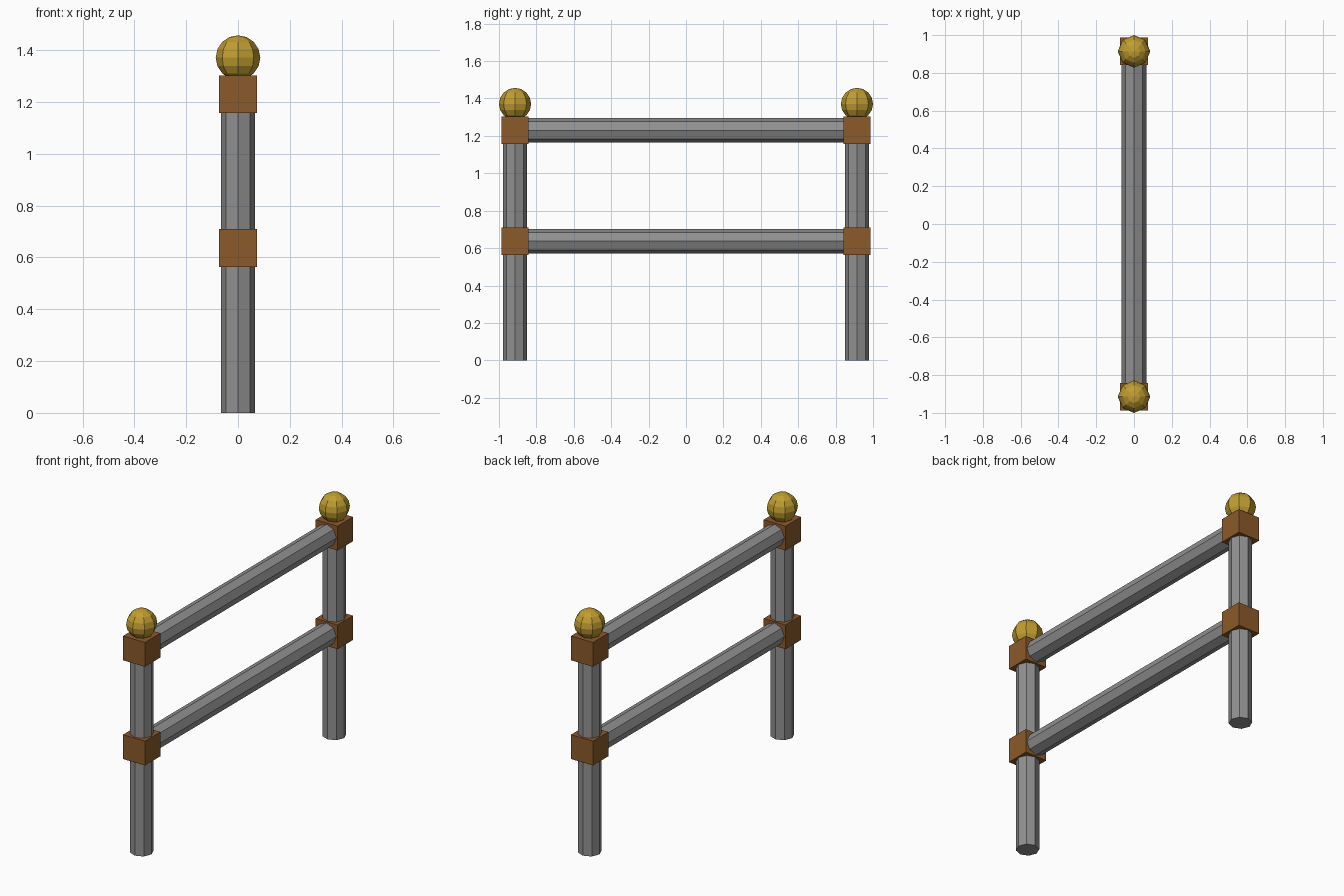
import bpy
from math import radians

if "Cube" in bpy.data.objects:
    bpy.data.objects.remove(bpy.data.objects["Cube"])

POST_Y = 0.914                  # post distance from the centre
TUBE_R = 0.065                  # octagonal tube radius
BLOCK = 0.146                   # joint cube size
RAIL_Z = {"lower": 0.637, "upper": 1.23}
BALL_R, BALL_Z = 0.086, 1.371


def material(name, color):
    mat = bpy.data.materials.new(name)
    mat.diffuse_color = color
    mat.use_nodes = True
    mat.node_tree.nodes["Principled BSDF"].inputs["Base Color"].default_value = mat.diffuse_color
    return mat


wood = material("brown", (0.258, 0.102, 0.024, 1))
gold = material("gold", (0.53, 0.335, 0.03, 1))
iron = material("dark_grey", (0.28, 0.28, 0.28, 1))


def finish(name, mat):
    obj = bpy.context.object
    obj.name = name
    obj.data.materials.append(mat)


def tube(name, length, location, tilt=0):
    bpy.ops.mesh.primitive_cylinder_add(vertices=8, radius=TUBE_R, depth=length,
                                        location=location, rotation=(tilt, 0, 0))
    finish(name, iron)


for side, y in (("front", -POST_Y), ("back", POST_Y)):
    # upright post, ending inside the top joint block
    height = RAIL_Z["upper"]
    tube(f"{side}_post", height, (0, y, height / 2))

    # joint blocks
    for level, z in RAIL_Z.items():
        bpy.ops.mesh.primitive_cube_add(size=BLOCK, location=(0, y, z))
        finish(f"{side}_{level}_joint_block", wood)

    # ball finial
    bpy.ops.mesh.primitive_uv_sphere_add(segments=8, ring_count=8, radius=BALL_R,
                                         location=(0, y, BALL_Z))
    finish(f"{side}_ball_finial", gold)

# horizontal rails between the joint blocks
for level, z in RAIL_Z.items():
    tube(f"{level}_rail", 2 * POST_Y, (0, 0, z), radians(90))
